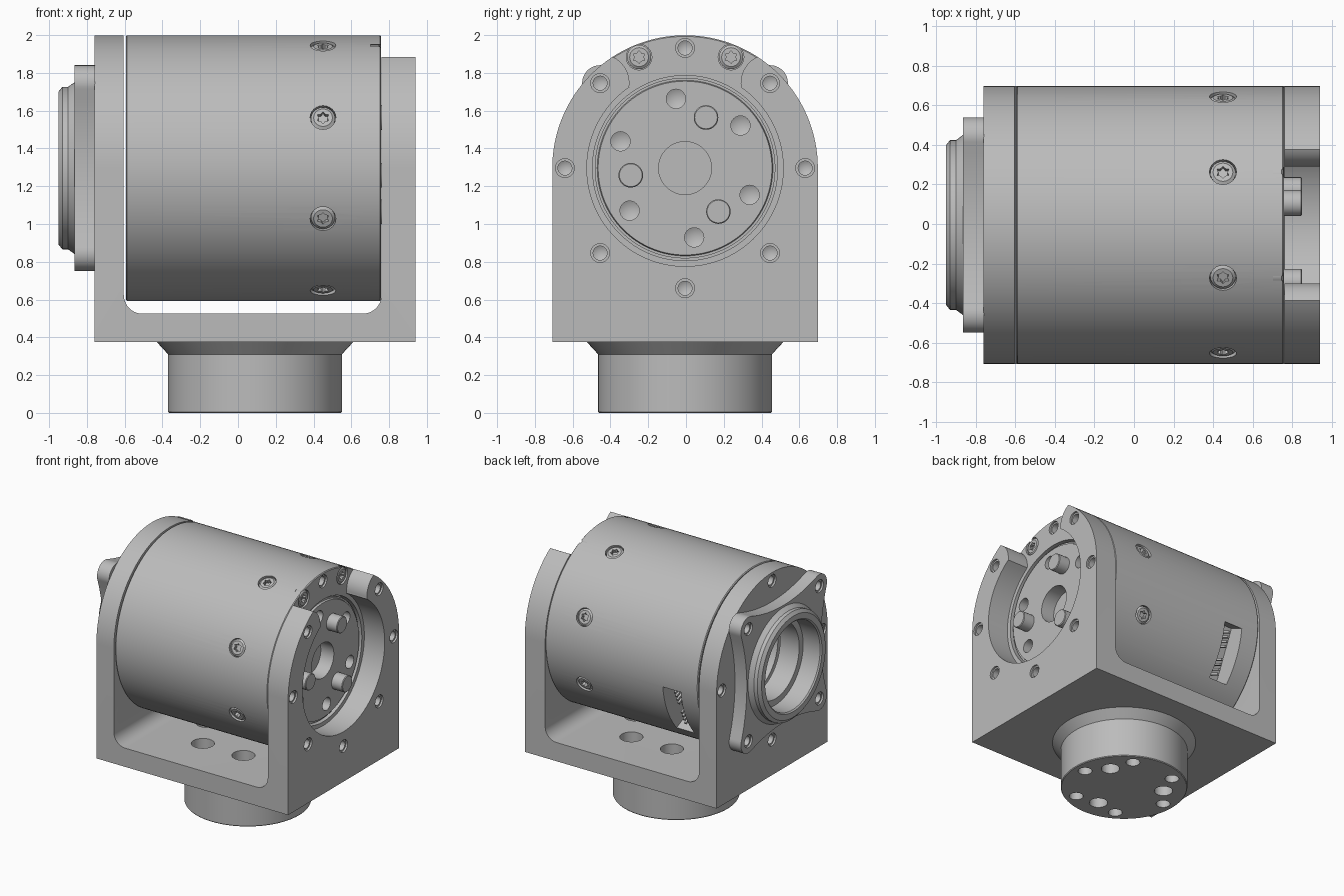
import bpy, bmesh
from math import sin, cos, pi, radians
from mathutils import Matrix, Vector

cube = bpy.data.objects.get("Cube")
if cube:
    bpy.data.objects.remove(cube, do_unlink=True)

grey = bpy.data.materials.new("machined_grey")
grey.use_nodes = True
GREY = (0.5, 0.5, 0.5, 1)
grey.diffuse_color = GREY
grey.node_tree.nodes["Principled BSDF"].inputs["Base Color"].default_value = GREY

R, CY, CZ = 0.703, -0.005, 1.296     # drum radius and axis position
BOLT = 0.636                          # bolt circle radius
# Frames: drum axis (local z along x), front profile (local xy is xz), base
AX = Matrix(((0, 0, 1, 0), (1, 0, 0, CY), (0, 1, 0, CZ), (0, 0, 0, 1)))
FRONT = Matrix(((1, 0, 0, 0), (0, 0, -1, 0), (0, 1, 0, 0), (0, 0, 0, 1)))
BASE = Matrix.Translation((0.09, CY, 0))
FLIP = Matrix.Rotation(pi, 4, 'X')
parts = []


def arc(cx, cy, r, a, b, n):
    return [(cx + r * cos(radians(a + (b - a) * i / n)),
             cy + r * sin(radians(a + (b - a) * i / n))) for i in range(n + 1)]


def polar(r, deg, w=0):
    return Matrix.Translation((r * cos(radians(deg)), r * sin(radians(deg)), w))


def radial(deg, r, x):
    """Frame on the drum side with local z pointing outward."""
    return (AX @ Matrix.Rotation(radians(deg), 4, 'Z')
            @ Matrix.Translation((r, 0, x)) @ Matrix.Rotation(pi / 2, 4, 'Y'))


def prism(bm, pts, m, lo, hi):
    a, b = [[bm.verts.new(m @ Vector((u, v, w))) for u, v in pts] for w in (lo, hi)]
    bm.faces.new(a)
    bm.faces.new(b)
    for i in range(len(a)):
        bm.faces.new((a[i - 1], a[i], b[i], b[i - 1]))


def box(bm, m, sx, sy, lo, hi, ox=0, oy=0):
    prism(bm, [(ox - sx, oy - sy), (ox + sx, oy - sy),
               (ox + sx, oy + sy), (ox - sx, oy + sy)], m, lo, hi)


def lathe(bm, prof, m, n=32, closed=False):
    rings = []
    for w, r in prof:
        if r == 0:
            rings.append([bm.verts.new(m @ Vector((0, 0, w)))] * n)
        else:
            rings.append([bm.verts.new(m @ Vector((r * cos(2 * pi * i / n),
                          r * sin(2 * pi * i / n), w))) for i in range(n)])
    for a, b in zip(rings, rings[1:] + (rings[:1] if closed else [])):
        for i in range(n):
            j = (i + 1) % n
            bm.faces.new(list(dict.fromkeys((a[i], a[j], b[j], b[i]))))


def hole(bm, m, r, depth):
    """Blind hole with a drill point, opening along local +z."""
    lathe(bm, [(-depth, 0), (-depth + r * 0.5, r), (0.02, r), (0.02, 0)], m, 24)


def bolt_hole(bm, m, depth=0.13):
    lathe(bm, [(-depth, 0), (-depth + 0.02, 0.037), (-0.015, 0.037),
               (-0.015, 0.05), (0.02, 0.05), (0.02, 0)], m, 24)


def build(name, bm):
    bmesh.ops.recalc_face_normals(bm, faces=bm.faces)
    me = bpy.data.meshes.new(name)
    bm.to_mesh(me)
    bm.free()
    ob = bpy.data.objects.new(name, me)
    bpy.context.collection.objects.link(ob)
    me.materials.append(grey)
    parts.append(ob)
    return ob


def carve(ob, bm, op='DIFFERENCE'):
    cutter = build("cutter", bm)
    parts.remove(cutter)
    cutter.hide_render = True
    mod = ob.modifiers.new("carve", 'BOOLEAN')
    mod.operation, mod.object, mod.solver = op, cutter, 'EXACT'
    dg = bpy.context.evaluated_depsgraph_get()
    me = bpy.data.meshes.new_from_object(ob.evaluated_get(dg))
    ob.modifiers.clear()
    ob.data = me
    bpy.data.objects.remove(cutter, do_unlink=True)


# U-shaped bracket with rounded inner corners
bm = bmesh.new()
prism(bm, [(-0.76, 0.375), (0.94, 0.375), (0.94, 2.2), (0.76, 2.2)]
      + arc(0.66, 0.625, 0.1, 0, -90, 10) + arc(-0.505, 0.625, 0.1, -90, -180, 10)
      + [(-0.605, 2.2), (-0.76, 2.2)], FRONT, -0.8, 0.8)
bracket = build("bracket", bm)

# Round the uprights concentric with the drum
bm = bmesh.new()
prism(bm, [(-R, -1.1), (R, -1.1)] + arc(0, 0, R, 0, 180, 64), AX, -1.2, 1.2)
carve(bracket, bm, 'INTERSECT')

# Open-topped window in the output side, rounded around two bolt holes
b = BOLT * cos(pi / 4)
horn = arc(b, b, 0.155, 188, 107, 16)
horn = [p for p in arc(b, b, 0.155, 250, 40, 40) if p[0] ** 2 + p[1] ** 2 > 0.52 ** 2]
horn = [p for p in horn if p[0] < 0.39 or p[1] > 0.5]
bm = bmesh.new()
prism(bm, arc(0, 0, 0.52, 124.6, 415.4, 80) + horn + [(0.42, 0.9), (-0.42, 0.9)]
      + [(-u, v) for u, v in reversed(horn)], AX, 0.7, 1.1)
carve(bracket, bm)

# Bracket bore, bolt holes and floor holes
bm = bmesh.new()
lathe(bm, [(-0.9, 0), (-0.9, 0.45), (-0.5, 0.45), (-0.5, 0)], AX, 64)
for k in range(8):
    if k != 2:
        bolt_hole(bm, AX @ polar(BOLT, 45 * k, 0.94))
    if k % 2 == 0:
        bolt_hole(bm, AX @ polar(BOLT, 45 * k, -0.76) @ FLIP)
for k in range(6):
    hole(bm, BASE @ polar(0.36, 60 * k, 0.525), 0.085, 0.14)
carve(bracket, bm)

# Motor drum with stepped end face and bored back
bm = bmesh.new()
lathe(bm, [(0.64, 0), (0.64, 0.14), (0.755, 0.14), (0.755, 0.46), (0.74, 0.465),
           (0.74, 0.478), (0.70, 0.478), (0.70, 0.49), (0.758, 0.49), (0.758, R - 0.006),
           (0.752, R), (-0.588, R), (-0.594, R - 0.006), (-0.594, 0.31), (-0.45, 0.31),
           (-0.45, 0.25), (-0.1, 0.25), (-0.1, 0)], AX, 128)
drum = build("motor_drum", bm)
SCREWS = [radial(22.5 + 45 * k, R, 0.45) for k in range(8)]
SCREWS += [AX @ polar(BOLT, a, 0.762) for a in (67.5, 112.5)]
SOCKET = radial(-24, 0, -0.36)
bm = bmesh.new()
for m in SCREWS:
    lathe(bm, [(-0.06, 0), (-0.06, 0.068), (0.03, 0.068), (0.03, 0)], m, 24)
for k in range(6):
    hole(bm, AX @ polar(0.37, 37.5 + 60 * k, 0.755), 0.051, 0.1)
bolt_hole(bm, AX @ polar(BOLT, 90, 0.758))
box(bm, SOCKET, 0.08, 0.215, 0.54, 0.8)
carve(drum, bm)

# Sunk screw heads with star recesses
bm = bmesh.new()
for m in SCREWS:
    lathe(bm, [(-0.065, 0), (-0.065, 0.064), (-0.016, 0.064), (-0.006, 0.05),
               (-0.006, 0)], m, 24)
screws = build("screw_heads", bm)
bm = bmesh.new()
for m in SCREWS:
    star = [((0.034 if i % 2 else 0.023) * cos(i * pi / 6),
             (0.034 if i % 2 else 0.023) * sin(i * pi / 6)) for i in range(12)]
    prism(bm, star, m, -0.035, 0.02)
carve(screws, bm)

# Twin cable socket on the back of the drum
bm = bmesh.new()
box(bm, SOCKET, 0.078, 0.213, 0.535, 0.68)
socket = build("cable_socket", bm)
bm = bmesh.new()
for s in (-1, 1):
    box(bm, SOCKET, 0.06, 0.085, 0.57, 0.75, 0, s * 0.106)
    box(bm, SOCKET, 0.03, 0.03, 0.63, 0.75, -0.06, s * 0.106)
carve(socket, bm)
bm = bmesh.new()
for i in range(8):
    v = (0.05 + 0.037 * (i % 4)) * (1 if i < 4 else -1)
    box(bm, SOCKET, 0.008, 0.008, 0.56, 0.65, 0, v)
build("socket_contacts", bm)

# Drive pins on the output face
bm = bmesh.new()
for k in range(3):
    lathe(bm, [(0.72, 0), (0.72, 0.065), (0.845, 0.065), (0.85, 0.06), (0.85, 0)],
          AX @ polar(0.29, 67.5 + 120 * k), 32)
build("drive_pins", bm)

# Four-lobed bearing flange with concave sides
outline = []
for k in range(4):
    side = arc(1.763, 0, 1.293, 198.9, 161.1, 16)[1:-1] + arc(b, b, 0.095, -18.9, 108.9, 16)
    c, s = (1, 0, -1, 0)[k], (0, 1, 0, -1)[k]
    outline += [(u * c - v * s, u * s + v * c) for u, v in side]
bm = bmesh.new()
prism(bm, outline, AX, -0.865, -0.758)
flange = build("bearing_flange", bm)
bm = bmesh.new()
lathe(bm, [(-1, 0), (-1, 0.4), (-0.6, 0.4), (-0.6, 0)], AX, 64)
for k in range(4):
    bolt_hole(bm, AX @ polar(BOLT, 45 + 90 * k, -0.865) @ FLIP, 0.09)
carve(flange, bm)

# Bearing ring with stepped bore
bm = bmesh.new()
lathe(bm, [(-0.95, 0.405), (-0.93, 0.43), (-0.9, 0.43), (-0.865, 0.455), (-0.62, 0.455),
           (-0.62, 0.3), (-0.79, 0.3), (-0.79, 0.35), (-0.94, 0.35), (-0.95, 0.36)],
      AX, 96, True)
build("bearing_ring", bm)

# Round pedestal with flared collar and mounting holes
bm = bmesh.new()
lathe(bm, [(0, 0), (0, 0.455), (0.006, 0.46), (0.31, 0.46), (0.375, 0.52),
           (0.385, 0.52), (0.385, 0)], BASE, 96)
pedestal = build("pedestal", bm)
bm = bmesh.new()
for k in range(6):
    hole(bm, BASE @ polar(0.37, 60 * k) @ FLIP, 0.051, 0.12)
for k in range(3):
    hole(bm, BASE @ polar(0.29, 30 + 120 * k) @ FLIP, 0.067, 0.14)
carve(pedestal, bm)

# Smooth round surfaces, keep machined edges sharp
bpy.ops.object.select_all(action='DESELECT')
for ob in parts:
    ob.select_set(True)
bpy.context.view_layer.objects.active = bracket
bpy.ops.object.shade_smooth_by_angle(angle=radians(30))
